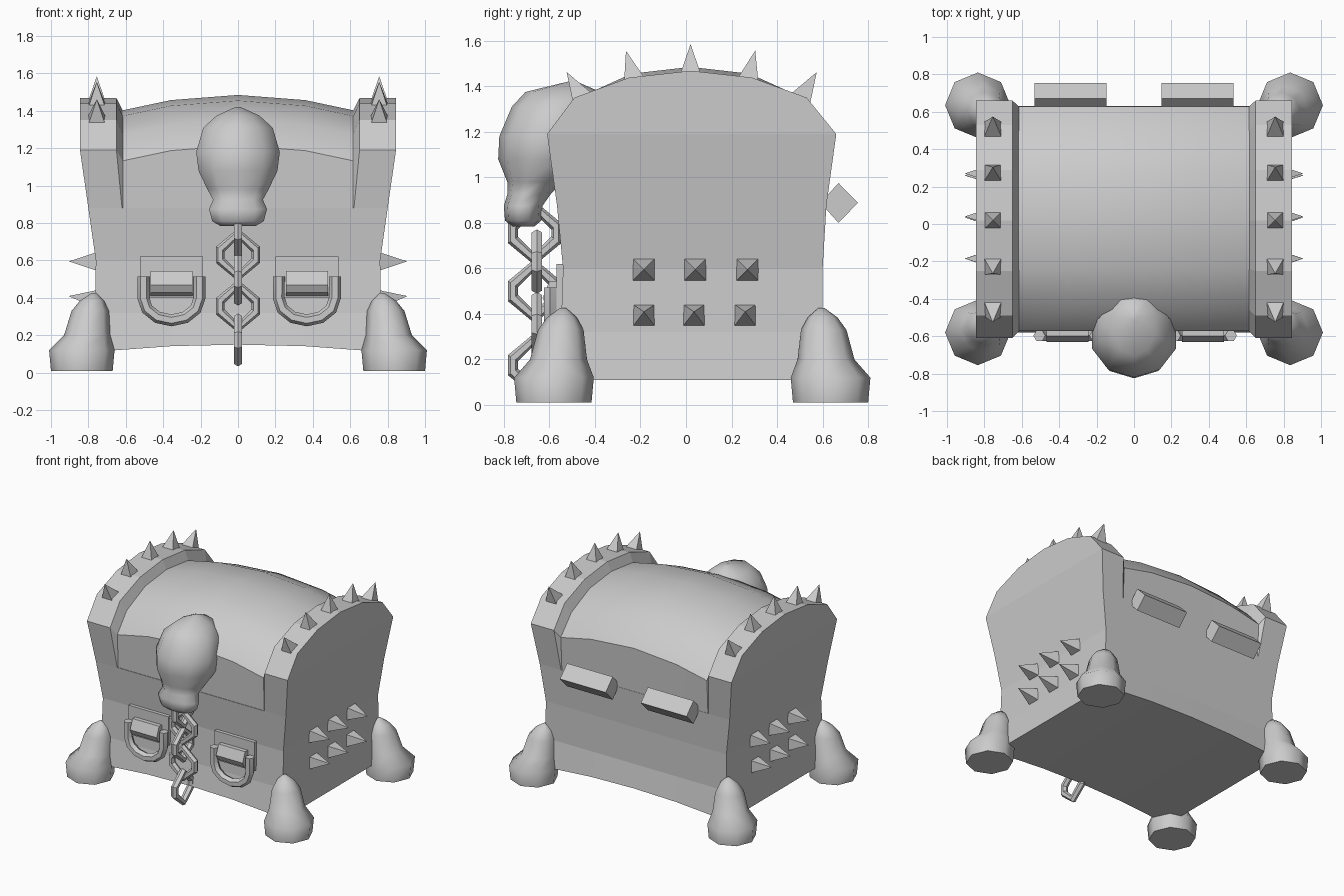
import bpy, math
from mathutils import Vector, Matrix

if "Cube" in bpy.data.objects:
    bpy.data.objects.remove(bpy.data.objects["Cube"])

grey = bpy.data.materials.new("stone grey")
grey.diffuse_color = (0.6, 0.6, 0.6, 1)
grey.use_nodes = True
grey.node_tree.nodes["Principled BSDF"].inputs["Base Color"].default_value = grey.diffuse_color


def make(name, verts, faces, smooth=None):
    me = bpy.data.meshes.new(name)
    me.from_pydata([tuple(v) for v in verts], [], faces)
    me.materials.append(grey)
    ob = bpy.data.objects.new(name, me)
    bpy.context.collection.objects.link(ob)
    bpy.ops.object.select_all(action='DESELECT')
    ob.select_set(True)
    bpy.context.view_layer.objects.active = ob
    bpy.ops.object.mode_set(mode='EDIT')
    bpy.ops.mesh.select_all(action='SELECT')
    bpy.ops.mesh.normals_make_consistent(inside=False)
    bpy.ops.object.mode_set(mode='OBJECT')
    if smooth:
        bpy.ops.object.shade_smooth_by_angle(angle=math.radians(smooth))
    return ob


def loft(name, rings, smooth=None, closed=False):
    """Skin equal rings; open ends are capped by strips joining opposite points."""
    n, m = len(rings[0]), len(rings)
    verts = [p for r in rings for p in r]
    faces = []
    for k in range(m if closed else m - 1):
        a, b = k * n, ((k + 1) % m) * n
        faces += [(a + i, a + (i + 1) % n, b + (i + 1) % n, b + i) for i in range(n)]
    if not closed:
        for a in (0, (m - 1) * n):
            for i in range(n // 2):
                j = n - 1 - i
                q = [a + i, a + i + 1, a + j - 1, a + j]
                if j - i > 1:
                    faces.append(tuple(dict.fromkeys(q)))
    return make(name, verts, faces, smooth)


def box(name, lo, hi):
    return loft(name, [[(x, lo[1], lo[2]), (x, lo[1], hi[2]), (x, hi[1], hi[2]), (x, hi[1], lo[2])]
                       for x in (lo[0], hi[0])])


def spike(name, base, direction, height, half):
    rot = Vector(direction).to_track_quat('Z', 'Y').to_matrix()
    pts = [(-half, -half, -.02), (half, -half, -.02), (half, half, -.02), (-half, half, -.02), (0, 0, height)]
    make(name, [Vector(base) + rot @ Vector(p) for p in pts],
         [(3, 2, 1, 0), (0, 1, 4), (1, 2, 4), (2, 3, 4), (3, 0, 4)])


def tube(name, path, r, normal, closed, sides=6, smooth=40):
    """Sweep a round section along a flat path whose plane has the given normal."""
    path, nrm, rings = [Vector(p) for p in path], Vector(normal), []
    n = len(path)
    for i, p in enumerate(path):
        a = path[i - 1] if closed or i else p
        b = path[(i + 1) % n] if closed or i < n - 1 else p
        side = (b - a).normalized().cross(nrm)
        rings.append([p + r * (math.cos(t) * side + math.sin(t) * nrm)
                      for t in (2 * math.pi * k / sides for k in range(sides))])
    return loft(name, rings, smooth, closed)


# Body: waisted box with an arched lower edge (z, half width, front y, back y)
levels = [(.11, .79, -.58, .63), (.32, .765, -.55, .60), (.6, .76, -.54, .60), (.88, .80, -.567, .617)]
rings = []
for f in (-1, -.45, 0, .45, 1):
    up = lambda z: z + (.04 * (1 - f * f) if z < .2 else 0)
    rings.append([(f * w, y0, up(z)) for z, w, y0, y1 in levels] +
                 [(f * w, y1, up(z)) for z, w, y0, y1 in reversed(levels)])
loft("chest_body", rings)

# Lid: barrel that swells toward the middle
barrel = [(-.563, .88), (-.572, 1.13), (-.46, 1.27), (-.24, 1.37), (.02, 1.40),
          (.28, 1.37), (.50, 1.27), (.627, 1.13), (.615, .88)]
xs = (-.63, -.36, 0, .36, .63)
loft("lid_barrel", [[(x, y, z + (.085 * (1 - (x / .63) ** 2) if z > .9 else 0)) for y, z in barrel]
                    for x in xs], 30)

# Lid end bands with a bevelled inner edge, and their crest spikes
rim = [(-.567, .88), (-.61, 1.19), (-.49, 1.35), (-.25, 1.438), (.02, 1.468),
       (.29, 1.438), (.53, 1.35), (.66, 1.19), (.617, .88)]
crest = [(-.46, 1.355, -.6), (-.23, 1.435, -.28), (.02, 1.46, 0), (.275, 1.435, .24), (.51, 1.355, .6)]
for s, tag in ((-1, "left"), (1, "right")):
    outer = [(s * (.80 if z < 1 else .845), y, z) for y, z in rim]
    inner = [(s * (.62 if z < 1 else .65), y, z) for y, z in rim]
    bevel = [(s * .615, y, z) for y, z in barrel]
    loft("lid_band_" + tag, [outer, inner, bevel])
    for i, (y, z, lean) in enumerate(crest):
        spike(f"crest_spike_{tag}_{i}", (s * .755, y, z), (0, lean, 1), .125, .05)
    # Side studs in two rows
    for i, y in enumerate((-.185, .04, .27)):
        spike(f"stud_upper_{tag}_{i}", (s * .76, y, .595), (s, 0, 0), .145, .054)
        spike(f"stud_lower_{tag}_{i}", (s * .762, y - .005 * i, .395), (s, 0, .1), .145, .052)

    # Feet: boots with a tapering ankle leaning toward the chest (z, x, y, radius)
    for y0, d, end in ((-.58, 1, "front"), (.635, -1, "back")):
        rings = []
        for z, x, dy, r in ((.01, .835, 0, .165), (.12, .835, 0, .175), (.20, .805, .02, .125),
                            (.33, .79, .03, .10), (.385, .78, .035, .065), (.425, .77, .04, .015)):
            rings.append([(s * (x + r * math.cos(t)), y0 + d * (dy - r * math.sin(t)), z)
                          for t in (math.pi / 4 + k * math.pi / 4 for k in range(8))])
        loft(f"foot_{end}_{tag}", rings, 50)

    # Drop handles: back plate, clasp and D-shaped pull
    hx = .362 * s + .006
    box("handle_plate_" + tag, (hx - .168, -.568, .40), (hx + .168, -.53, .62))
    loft("handle_clasp_" + tag, [[(hx + e * .112, y, z) for y, z in
         ((-.55, .40), (-.61, .43), (-.63, .47), (-.60, .545), (-.54, .545), (-.53, .42))] for e in (-1, 1)])
    pull = [(hx - .15, -.597, .515)]
    pull += [(hx - .15 * math.cos(t), -.597, .40 - .12 * math.sin(t))
             for t in (k * math.pi / 6 for k in range(7))]
    pull += [(hx + .15, -.597, .515)]
    tube("handle_pull_" + tag, pull, .032, (0, 1, 0), False)

    # Rear hinge barrels with a diamond section
    loft("hinge_" + tag, [[(s * x, .67, .80), (s * x, .755, .888), (s * x, .67, .975), (s * x, .59, .888)]
                          for x in (.148, .533)])

# Skull-shaped clasp: stacked ovals (z, centre y, half width, half depth)
skull = [(.785, -.715, .10, .05), (.81, -.715, .145, .08), (.875, -.715, .163, .085), (.925, -.69, .14, .095),
         (.98, -.665, .172, .12), (1.08, -.62, .222, .205), (1.18, -.60, .235, .22), (1.31, -.565, .195, .20),
         (1.375, -.54, .12, .165), (1.42, -.50, .015, .02)]
loft("skull", [[(rx * math.cos(t), cy + ry * math.sin(t), z)
                for t in (-math.pi / 2 + k * math.pi / 5 for k in range(10))] for z, cy, rx, ry in skull], 60)

# Chain: links turned a quarter in alternation
for i, z in enumerate((.175, .355, .50, .63, .755)):
    outline = [(0, .115), (.095, .03), (.095, -.03), (0, -.115), (-.095, -.03), (-.095, .03)]
    if i % 2:
        tube(f"chain_link_{i}", [(a, -.655, z + b) for a, b in outline], .026, (0, 1, 0), True)
    else:
        tube(f"chain_link_{i}", [(0, a - .665, z + b) for a, b in outline], .026, (1, 0, 0), True)
